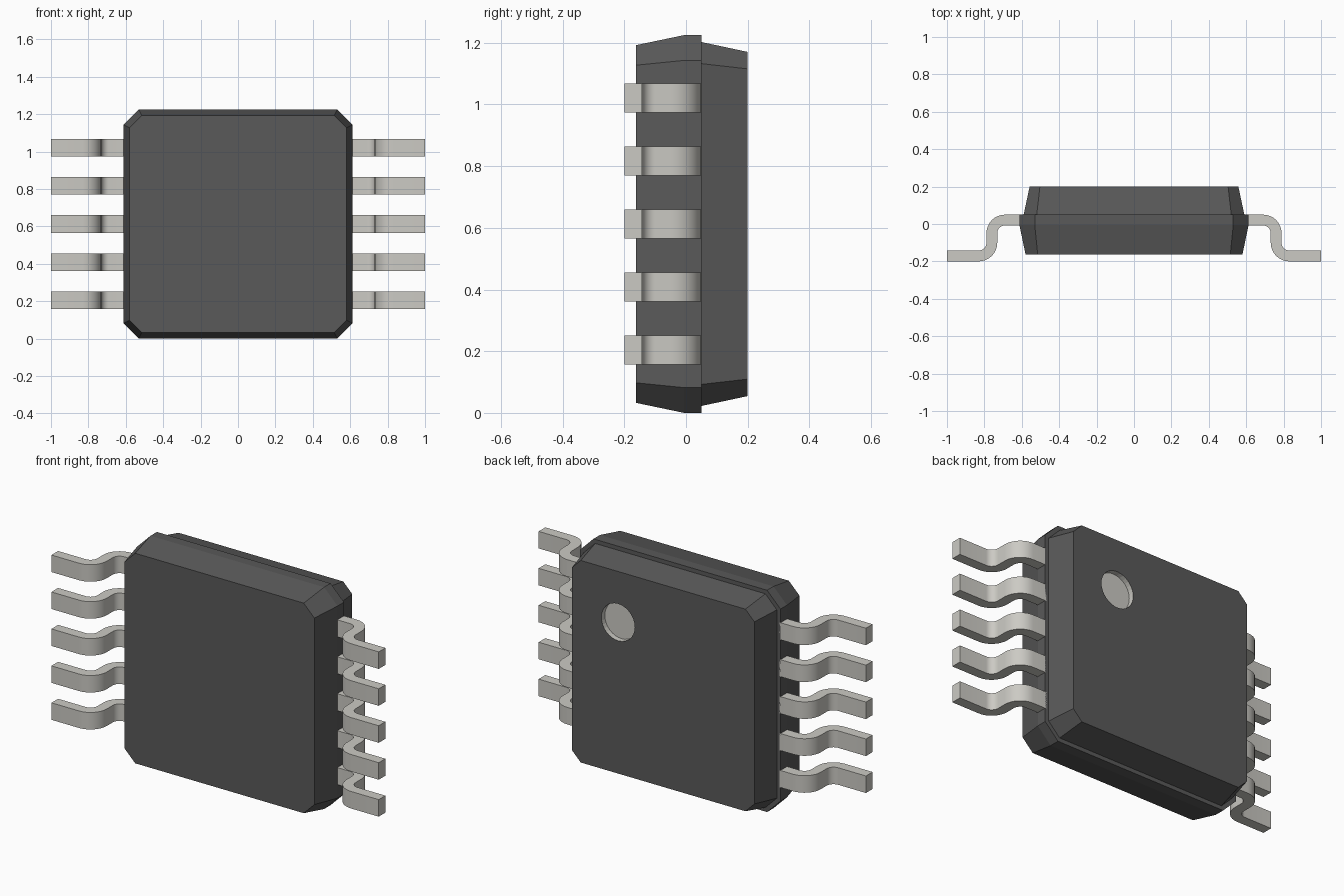
import bpy, bmesh, math
from mathutils import Matrix

if "Cube" in bpy.data.objects:
    bpy.data.objects.remove(bpy.data.objects["Cube"])

ZC = 0.6125            # body centre height
PITCH, PIN_W = 0.204, 0.094


def material(name, color):
    m = bpy.data.materials.new(name)
    m.diffuse_color = color
    m.use_nodes = True
    m.node_tree.nodes["Principled BSDF"].inputs["Base Color"].default_value = m.diffuse_color
    return m


dark = material("dark_plastic", (0.1, 0.1, 0.1, 1))
metal = material("pin_metal", (0.6, 0.59, 0.55, 1))


def finish(bm, name, mats):
    bmesh.ops.recalc_face_normals(bm, faces=bm.faces)
    me = bpy.data.meshes.new(name)
    bm.to_mesh(me)
    bm.free()
    ob = bpy.data.objects.new(name, me)
    bpy.context.collection.objects.link(ob)
    for m in mats:
        me.materials.append(m)
    return ob


# package body: loft of chamfered squares along y
def ring(bm, y, h, c):
    k = h - c
    pts = [(k, h), (h, k), (h, -k), (k, -h), (-k, -h), (-h, -k), (-h, k), (-k, h)]
    return [bm.verts.new((x, y, ZC + z)) for x, z in pts]


bm = bmesh.new()
sections = [(-0.162, 0.58, 0.065), (-0.006, 0.6125, 0.082), (0.05, 0.6125, 0.082),
            (0.05, 0.59, 0.07), (0.2, 0.558, 0.055)]      # y, half size, chamfer
rings = [ring(bm, *s) for s in sections]
for a, b in zip(rings, rings[1:]):
    for i in range(8):
        j = (i + 1) % 8
        bm.faces.new((a[i], a[j], b[j], b[i]))
bm.faces.new(rings[0])
bm.faces.new(rings[-1])
body = finish(bm, "package_body", [dark])

# round orientation recess in the back face
bm = bmesh.new()
bmesh.ops.create_cone(bm, cap_ends=True, segments=32, radius1=0.102, radius2=0.102, depth=0.2,
                      matrix=Matrix.Translation((0.275, 0.27, 0.89)) @ Matrix.Rotation(math.pi / 2, 4, 'X'))
cutter = finish(bm, "recess_cutter", [metal])
cutter.hide_render = True
cutter.hide_viewport = True
mod = body.modifiers.new("recess", 'BOOLEAN')
mod.operation = 'DIFFERENCE'
mod.solver = 'EXACT'
mod.material_mode = 'TRANSFER'
mod.object = cutter


# gull-wing pin profile in the xy plane
def arc(cx, cy, r, a0, a1, n=8):
    return [(cx + r * math.cos(math.radians(a0 + (a1 - a0) * i / n)),
             cy + r * math.sin(math.radians(a0 + (a1 - a0) * i / n))) for i in range(n + 1)]


upper, lower = (0.69, -0.049), (0.831, -0.1)
profile = ([(0.605, 0.05)] + arc(*upper, 0.099, 90, 0) + arc(*lower, 0.042, 180, 270)
           + [(1.0, -0.142), (1.0, -0.2)]
           + arc(*lower, 0.1, 270, 180) + arc(*upper, 0.041, 0, 90) + [(0.605, -0.008)])


def pin(name, side, z):
    bm = bmesh.new()
    a, b = [[bm.verts.new((side * x, y, z + dz)) for x, y in profile]
            for dz in (-PIN_W / 2, PIN_W / 2)]
    n = len(profile)
    for i in range(n):
        j = (i + 1) % n
        bm.faces.new((a[i], a[j], b[j], b[i]))
    bm.faces.new(a)
    bm.faces.new(b)
    return finish(bm, name, [metal])


# five pins on each side
bpy.ops.object.select_all(action='DESELECT')
for side, label in ((-1, "left"), (1, "right")):
    for i in range(5):
        p = pin(f"{label}_pin_{i + 1}", side, ZC + (i - 2) * PITCH)
        p.select_set(True)
        bpy.context.view_layer.objects.active = p
bpy.ops.object.shade_smooth_by_angle(angle=math.radians(30))
